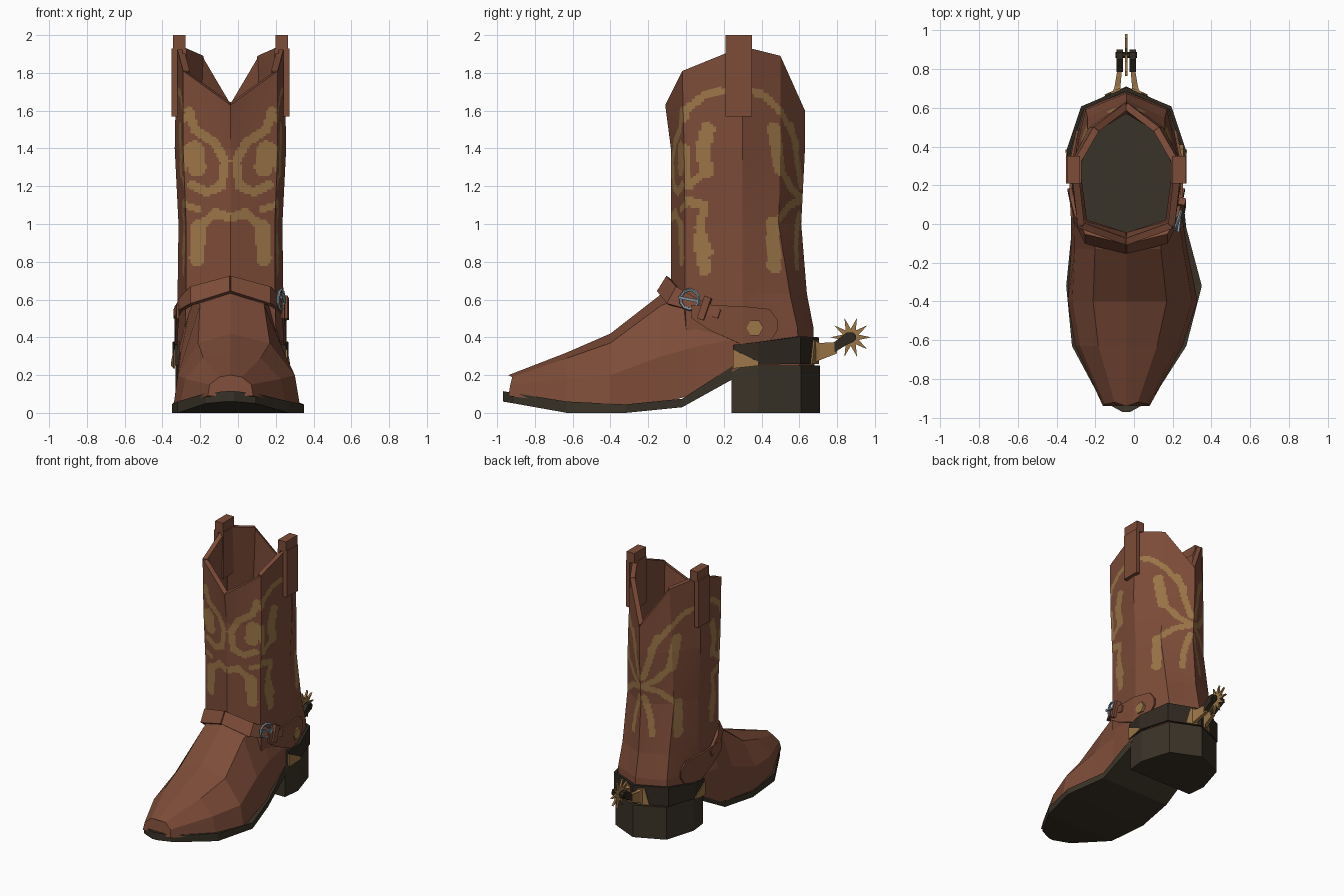
import bpy, bmesh, math
from mathutils import Vector, Matrix

if "Cube" in bpy.data.objects:
    bpy.data.objects.remove(bpy.data.objects["Cube"])

CX = -0.04  # centre line of the leg


def material(name, rgb):
    m = bpy.data.materials.new(name)
    m.use_nodes = True
    m.diffuse_color = (*rgb, 1)
    m.node_tree.nodes["Principled BSDF"].inputs["Base Color"].default_value = (*rgb, 1)
    return m


LEATHER = material("brown leather", (0.205, 0.072, 0.04))
TAN = material("tan brass", (0.33, 0.18, 0.065))
DARK = material("dark sole", (0.042, 0.033, 0.021))
BLACK = material("dark iron", (0.03, 0.022, 0.015))
STEEL = material("steel", (0.22, 0.3, 0.35))


def finish(name, bm, mats, thick=0, offset=0):
    me = bpy.data.meshes.new(name)
    bm.to_mesh(me)
    bm.free()
    for m in mats:
        me.materials.append(m)
    ob = bpy.data.objects.new(name, me)
    bpy.context.scene.collection.objects.link(ob)
    if thick:
        s = ob.modifiers.new("thickness", "SOLIDIFY")
        s.thickness, s.offset = thick, offset
    return ob


def loft(name, rows, mat, closed=False, cap=False, thick=0):
    """Skin rows of points; x is measured from the leg centre line."""
    bm = bmesh.new()
    vs = [[bm.verts.new((p[0] + CX, p[1], p[2])) for p in r] for r in rows]
    n = len(rows[0])
    for a, b in zip(vs, vs[1:]):
        for i in range(n if closed else n - 1):
            j = (i + 1) % n
            bm.faces.new((a[i], a[j], b[j], b[i]))
    if cap:
        bm.faces.new(vs[0])
        bm.faces.new(vs[-1])
        bmesh.ops.recalc_face_normals(bm, faces=bm.faces)
    return finish(name, bm, [mat], thick)


def mirrored(half):
    """Half outline from front to back centre, continued round the other side."""
    return half + [(-p[0], *p[1:]) for p in reversed(half[1:-1])]


def box(name, mat, x, y, z):
    rows = [[(x[0], y[0], h), (x[1], y[0], h), (x[1], y[1], h), (x[0], y[1], h)] for h in z]
    return loft(name, rows, mat, True, True)


# ---- Shaft: eight facets, finely divided so the inlay can be picked by rule
def ring(z, fy, fx, cy, sx, bx, by, ey):
    pts = [(0, fy), (fx, cy), (sx, 0.3), (bx, by), (0, ey)]
    zs = z if isinstance(z, tuple) else (z,) * 5
    return [Vector((*p, h)) for p, h in zip(pts, zs)]


RINGS = [
    ring(0.25, 0.0, 0.24, 0.06, 0.285, 0.215, 0.6, 0.68),
    ring(0.45, -0.04, 0.24, 0.0, 0.28, 0.21, 0.59, 0.675),
    ring(0.63, -0.08, 0.235, -0.005, 0.28, 0.2, 0.55, 0.64),
    ring(1.0, -0.08, 0.235, -0.005, 0.275, 0.2, 0.49, 0.61),
    ring(1.4, -0.08, 0.25, -0.01, 0.295, 0.19, 0.5, 0.63),
    ring((1.63, 1.81, 1.94, 1.89, 1.6), -0.11, 0.25, -0.02, 0.285, 0.17, 0.5, 0.63),
]
KNOTS = (0, 0.25, 0.57, 0.8, 1.02)  # unwrapped distance at the facet edges
# Inlay strokes: half width, then a path in (unwrapped distance, height)
STROKES = [
    (0.024, [(0.22, 1.6), (0.19, 1.5), (0.08, 1.43), (0.03, 1.33), (0.05, 1.2), (0.13, 1.17), (0.21, 1.21)]),
    (0.05, [(0.19, 1.39), (0.18, 1.3)]),
    (0.024, [(0, 1.03), (0.08, 1.06), (0.16, 1.0)]),
    (0.042, [(0.18, 0.98), (0.19, 0.82)]),
    (0.018, [(0.25, 1.1), (0.18, 1.08)]),
    (0.02, [(0.25, 1.55), (0.28, 1.62), (0.38, 1.69), (0.57, 1.72), (0.7, 1.68), (0.82, 1.58), (0.95, 1.42)]),
    (0.04, [(0.38, 1.5), (0.35, 1.4), (0.37, 1.28)]),
    (0.022, [(0.37, 1.28), (0.27, 1.2), (0.26, 1.4)]),
    (0.025, [(0.27, 1.12), (0.36, 1.1), (0.33, 0.98), (0.38, 0.85)]),
    (0.035, [(0.33, 0.92), (0.36, 0.76)]),
    (0.04, [(0.76, 1.5), (0.78, 1.4), (0.8, 1.3)]),
    (0.022, [(0.8, 1.3), (0.92, 1.18), (1.02, 1.13), (0.9, 1.1), (0.77, 1.0)]),
    (0.04, [(0.74, 0.78), (0.75, 0.9), (0.76, 1.0)]),
    (0.022, [(0.9, 1.52), (0.95, 1.35), (1.0, 1.2)]),
    (0.022, [(1.0, 1.05), (0.95, 0.9), (0.93, 0.77)]),
]


def inlaid(u, z):
    p = Vector((u, z))
    for w, path in STROKES:
        for a, b in zip(path, path[1:]):
            a, d = Vector(a), Vector(b) - Vector(a)
            t = min(1, max(0, (p - a).dot(d) / d.length_squared))
            if (p - a - d * t).length < w:
                return True
    return False


N = 20  # columns per facet
half_u = [KNOTS[f] + (KNOTS[f + 1] - KNOTS[f]) * c / N for f in range(4) for c in range(N)] + [KNOTS[4]]
us = half_u + half_u[-2:0:-1]
rows = []
for lo, hi, steps in zip(RINGS, RINGS[1:], (1, 1, 30, 33, 33)):
    for k in range(steps + (hi is RINGS[-1])):
        r = [a.lerp(b, k / steps) for a, b in zip(lo, hi)]
        half = [r[f].lerp(r[f + 1], c / N) for f in range(4) for c in range(N)] + [r[4]]
        rows.append(mirrored([tuple(v) for v in half]))
shaft = loft("shaft", rows, TAN, True)
shaft.data.materials.append(LEATHER)
width = len(us)
for i, face in enumerate(shaft.data.polygons):
    c = i % width
    u = (us[c] + us[(c + 1) % width]) / 2
    face.material_index = 0 if inlaid(u, face.center.z) else 1
wall = shaft.modifiers.new("wall", "SOLIDIFY")
wall.thickness, wall.offset = 0.035, -1
wall.material_offset = 1  # plain leather inside

# Dark lining floor inside the shaft
floor = mirrored([(0, -0.06), (0.21, 0.01), (0.25, 0.3), (0.18, 0.5), (0, 0.6)])
loft("lining_floor", [[(x, y, z) for x, y in floor] for z in (0.73, 0.75)], DARK, True, True)

# ---- Foot: sections from toe to ankle, wider on the outer side
FOOT = [  # y, outer, inner, ridge z, shoulder, side, bottom
    (-0.92, 1, 1, 0.2, (0.06, 0.19), (0.11, 0.15), (0.12, 0.09)),
    (-0.63, 1.06, 0.96, 0.32, (0.15, 0.29), (0.25, 0.18), (0.275, 0.05)),
    (-0.4, 1.1, 0.9, 0.42, (0.19, 0.37), (0.31, 0.2), (0.335, 0.035)),
    (-0.13, 1.05, 0.95, 0.63, (0.17, 0.57), (0.28, 0.3), (0.3, 0.05)),
    (0.05, 1, 1, 0.7, (0.2, 0.63), (0.27, 0.35), (0.285, 0.1)),
    (0.3, 1, 1, 0.7, (0.2, 0.6), (0.275, 0.4), (0.28, 0.25)),
]
rows = []
for y, out, inn, top, *pts in FOOT:
    dy = [0, 0, -0.01, -0.02] if y < -0.9 else [0] * 4
    plus = [(x * out, y + d, z) for (x, z), d in zip(pts, dy[1:])]
    minus = [(-x * inn, y + d, z) for (x, z), d in zip(pts, dy[1:])]
    rows.append(minus[::-1] + [(0, y - (0.02 if y < -0.9 else 0), top)] + plus)
loft("foot", rows, LEATHER, True, True)

# ---- Sole and heel
SOLE = [(-0.97, 0.02, 0.02, 0.06, 0.115), (-0.91, 0.13, 0.13, 0.05, 0.105), (-0.63, 0.31, 0.28, 0, 0.06),
        (-0.32, 0.39, 0.31, 0, 0.045), (-0.02, 0.31, 0.28, 0.03, 0.075), (0.25, 0.28, 0.28, 0.18, 0.25)]
loft("sole", [[(-l, y, b), (r, y, b), (r, y, t), (-l, y, t)] for y, r, l, b, t in SOLE], DARK, True, True)
heel = [(0, 0.24), (0.275, 0.24), (0.29, 0.38), (0.22, 0.61), (0, 0.71)]
loft("heel", [[(x, y, z) for x, y in mirrored(heel)] for z in (0, 0.25)], DARK, True, True)

# ---- Spur band round the heel, with brass corners
band = [(0.285, 0.25, 0.25, 0.36), (0.298, 0.38, 0.255, 0.375), (0.226, 0.6, 0.26, 0.405), (0, 0.695, 0.26, 0.4)]
band += [(-p[0], *p[1:]) for p in band[-2::-1]]
loft("spur_band", [[(x, y, b) for x, y, b, t in band], [(x, y, t) for x, y, b, t in band]], BLACK, thick=0.02)
for s, side in ((1, "left"), (-1, "right")):
    loft(side + "_band_corner", [[(s * 0.298, 0.25, 0.235), (s * 0.31, 0.385, 0.25)],
                                 [(s * 0.298, 0.25, 0.335), (s * 0.31, 0.385, 0.27)]], TAN, thick=0.008)
    loft(side + "_band_back", [[(s * 0.03, 0.699, 0.26), (s * 0.11, 0.664, 0.26)],
                               [(s * 0.03, 0.699, 0.385), (s * 0.08, 0.677, 0.385)]], TAN, thick=0.009)

    # Spur arms: brass root, dark tip
    def arm(name, mat, stations):
        loft(name, [[(s * x0, y, a), (s * x1, y, a), (s * x1, y, b), (s * x0, y, b)]
                    for y, x0, x1, a, b in stations], mat, True, True)
    arm(side + "_spur_root", TAN, [(0.67, 0.03, 0.075, 0.26, 0.39), (0.71, 0.03, 0.06, 0.28, 0.37),
                                   (0.8, 0.022, 0.045, 0.315, 0.375)])
    arm(side + "_spur_tip", BLACK, [(0.785, 0.018, 0.05, 0.32, 0.375), (0.85, 0.018, 0.05, 0.36, 0.425),
                                    (0.885, 0.018, 0.05, 0.375, 0.425), (0.9, 0.018, 0.05, 0.39, 0.41)])

    # Ankle strap half, running from the instep down the side
    low = [(0, -0.145, 0.64), (0.205, -0.095, 0.575), (0.262, 0.02, 0.545), (0.292, 0.17, 0.5)]
    high = [(0, -0.095, 0.72), (0.205, -0.045, 0.665), (0.258, 0.05, 0.61), (0.292, 0.185, 0.545)]
    loft(side + "_ankle_strap", [[(s * x, y, z) for x, y, z in r] for r in (low, high)], LEATHER, thick=0.022)

    # Side flap under the strap
    flap = [(0.03, 0.5, 0.57), (0.12, 0.44, 0.57), (0.3, 0.36, 0.565), (0.44, 0.37, 0.55), (0.485, 0.44, 0.49)]
    bend = [(s * (0.289 - 0.2 * max(0, y - 0.3) - 0.06 * max(0, 0.2 - y)), y, a, b) for y, a, b in flap]
    loft(side + "_ankle_flap", [[(x, y, a) for x, y, a, b in bend],
                                [(x, y, b) for x, y, a, b in bend]], LEATHER, thick=0.014)

    # Pull strap folded over the rim
    y = (0.21, 0.35)
    box(side + "_pull_top", LEATHER, (s * 0.238, s * 0.305), y, (1.92, 2.0))
    box(side + "_pull_outer", LEATHER, (s * 0.28, s * 0.312), y, (1.57, 1.93))
    box(side + "_pull_inner", LEATHER, (s * 0.232, s * 0.255), y, (1.57, 1.93))


# ---- Rowel: ten pointed star with a dark pin
star = []
for i in range(20):
    r, a = (0.108 if i % 2 == 0 else 0.045), math.pi * i / 10
    star.append((0.872 + r * math.cos(a), 0.4 + r * math.sin(a)))
loft("rowel", [[(x, y, z) for y, z in star] for x in (-0.007, 0.007)], TAN, True, True)


def disc(name, mat, x, y, z, r, depth, sides):
    pts = [(y + r * math.cos(math.tau * i / sides), z + r * math.sin(math.tau * i / sides)) for i in range(sides)]
    loft(name, [[(h, a, b) for a, b in pts] for h in (x - depth / 2, x + depth / 2)], mat, True, True)


disc("rowel_pin", BLACK, 0, 0.872, 0.4, 0.016, 0.11, 6)
disc("ankle_stud", TAN, 0.283, 0.365, 0.45, 0.045, 0.026, 6)

# ---- Buckle and strap keeper on one side only
bpy.ops.mesh.primitive_torus_add(major_segments=10, minor_segments=5, major_radius=0.052, minor_radius=0.009,
                                 location=(0.268 + CX, 0.02, 0.6), rotation=(0, math.radians(90), -0.3))
buckle = bpy.context.object
buckle.name = "buckle"
buckle.data.materials.append(STEEL)
loft("buckle_tongue", [[(0.268, -0.04, 0.605), (0.28, 0.06, 0.585)], [(0.268, -0.04, 0.62), (0.28, 0.06, 0.6)]],
     STEEL, thick=0.012)
loft("strap_keeper", [[(0.285, 0.06, 0.5), (0.292, 0.095, 0.49)], [(0.285, 0.1, 0.62), (0.292, 0.135, 0.605)]],
     LEATHER, thick=0.035)
